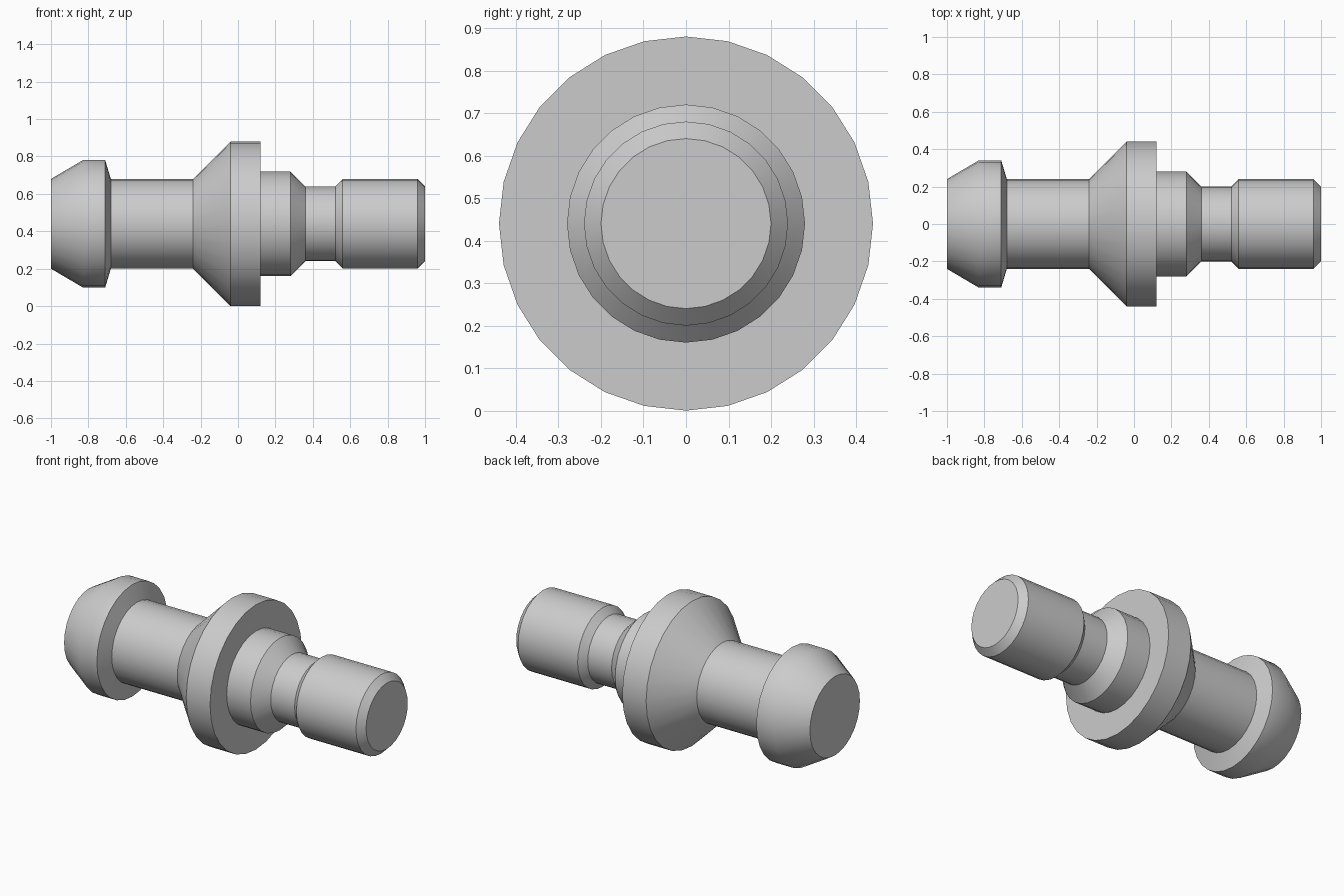
import bpy
import bmesh
from math import cos, sin, radians, tau

SIDES = 28
AXIS_Z = 0.44

cube = bpy.data.objects.get("Cube")
if cube:
    bpy.data.objects.remove(cube, do_unlink=True)

# Plain grey metal
steel = bpy.data.materials.new("grey_steel")
steel.use_nodes = True
grey = (0.6, 0.6, 0.6, 1)
steel.diffuse_color = grey
steel.node_tree.nodes["Principled BSDF"].inputs["Base Color"].default_value = grey

# Turned outline along x, as (position, radius)
outline = [
    (-1, 0.24), (-0.83, 0.34), (-0.71, 0.34), (-0.68, 0.24),  # rounded head
    (-0.24, 0.24),                                            # shank
    (-0.04, 0.44), (0.12, 0.44),                              # conical flange
    (0.12, 0.28), (0.28, 0.28), (0.36, 0.2),                  # pilot collar
    (0.52, 0.2),                                              # relief neck
    (0.56, 0.24), (0.96, 0.24), (1, 0.2),                     # thread end
]


def lathe_x(name, profile, material):
    """Revolve a profile about the x direction and cap both ends."""
    bm = bmesh.new()
    rings = [[bm.verts.new((x, r * sin(tau * i / SIDES), r * cos(tau * i / SIDES)))
              for i in range(SIDES)] for x, r in profile]
    for a, b in zip(rings, rings[1:]):
        for i in range(SIDES):
            j = (i + 1) % SIDES
            bm.faces.new((a[i], a[j], b[j], b[i]))
    bm.faces.new(rings[0])
    bm.faces.new(rings[-1])
    bmesh.ops.recalc_face_normals(bm, faces=bm.faces)
    mesh = bpy.data.meshes.new(name)
    bm.to_mesh(mesh)
    bm.free()
    mesh.materials.append(material)
    obj = bpy.data.objects.new(name, mesh)
    bpy.context.collection.objects.link(obj)
    return obj


stud = lathe_x("retention_stud", outline, steel)
stud.location.z = AXIS_Z

# Smooth round walls, crisp shoulders
bpy.ops.object.select_all(action="DESELECT")
stud.select_set(True)
bpy.context.view_layer.objects.active = stud
bpy.ops.object.shade_smooth_by_angle(angle=radians(35))
